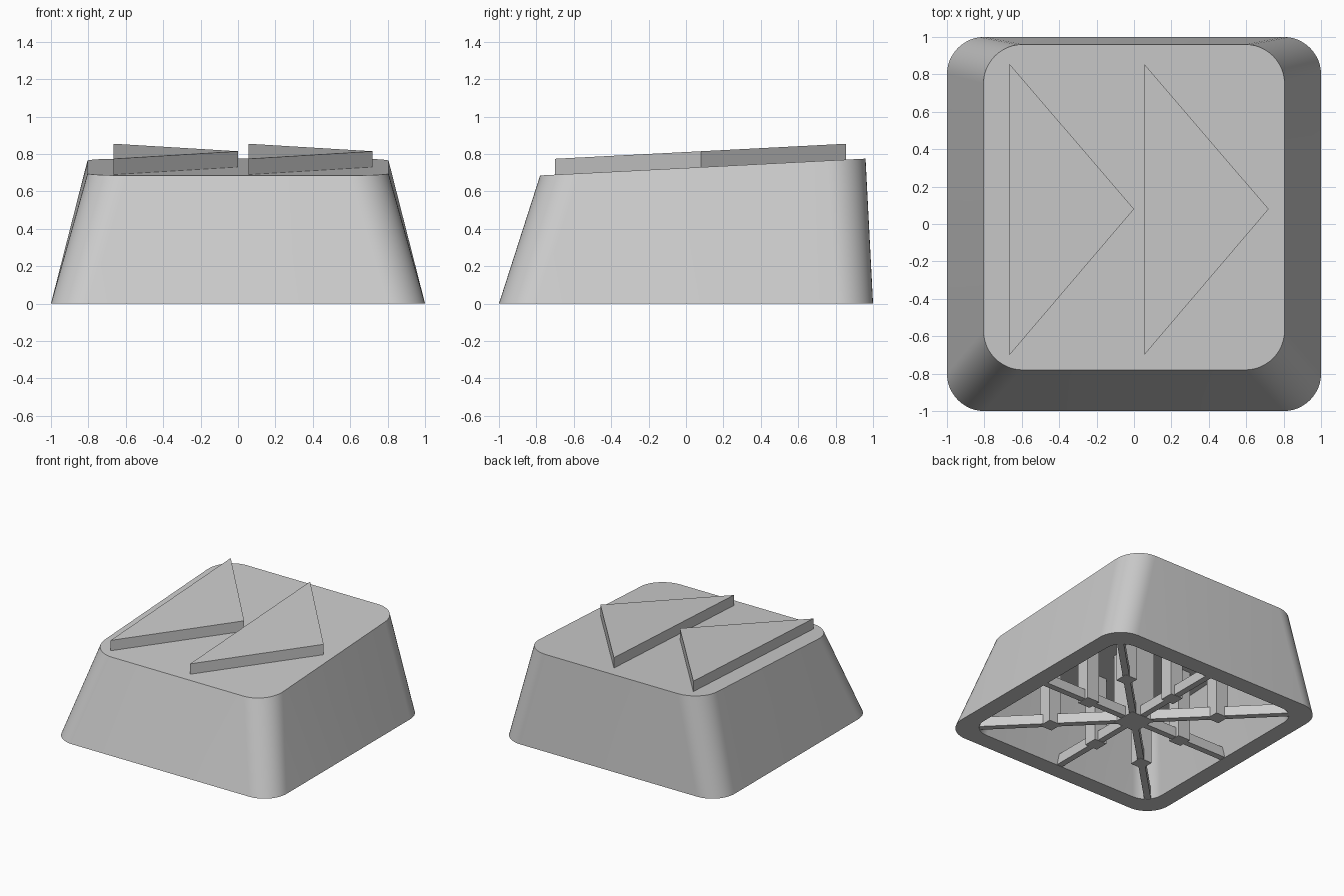
import bpy, bmesh, math
from mathutils import Matrix, Vector

if "Cube" in bpy.data.objects:
    bpy.data.objects.remove(bpy.data.objects["Cube"])

SLOPE = 0.0517


def top_z(y):
    return 0.685 + (y + 0.78) * SLOPE


grey = bpy.data.materials.new("plain grey")
grey.diffuse_color = (0.6, 0.6, 0.6, 1)
grey.use_nodes = True
grey.node_tree.nodes["Principled BSDF"].inputs["Base Color"].default_value = grey.diffuse_color


def finish(bm, name, smooth=False):
    bmesh.ops.recalc_face_normals(bm, faces=bm.faces[:])
    me = bpy.data.meshes.new(name)
    bm.to_mesh(me)
    bm.free()
    me.materials.append(grey)
    ob = bpy.data.objects.new(name, me)
    bpy.context.collection.objects.link(ob)
    if smooth:
        bpy.ops.object.select_all(action='DESELECT')
        ob.select_set(True)
        bpy.context.view_layer.objects.active = ob
        bpy.ops.object.shade_smooth_by_angle(angle=math.radians(30))
    return ob


def rounded_ring(bm, hx, y0, y1, r, height, seg=12):
    """Rounded rectangle of vertices, z given by height(y)."""
    ring = []
    corners = [(hx - r, y1 - r), (-hx + r, y1 - r), (-hx + r, y0 + r), (hx - r, y0 + r)]
    for k, (cx, cy) in enumerate(corners):
        for i in range(seg + 1):
            a = math.pi / 2 * (k + i / seg)
            y = cy + r * math.sin(a)
            ring.append(bm.verts.new((cx + r * math.cos(a), y, height(y))))
    return ring


def bridge(bm, a, b):
    n = len(a)
    for i in range(n):
        j = (i + 1) % n
        bm.faces.new((a[i], a[j], b[j], b[i]))


# Hollow tapered shell: outer wall, bottom rim and inner cavity
bm = bmesh.new()
rings = [
    rounded_ring(bm, 0.805, -0.78, 0.96, 0.21, top_z),
    rounded_ring(bm, 1.0, -1.0, 1.0, 0.2, lambda y: 0),
    rounded_ring(bm, 0.86, -0.86, 0.86, 0.15, lambda y: 0),
    rounded_ring(bm, 0.70, -0.68, 0.82, 0.15, lambda y: top_z(y) - 0.15),
]
for a, b in zip(rings, rings[1:]):
    bridge(bm, a, b)
bm.faces.new(rings[0])
bm.faces.new(rings[-1])
finish(bm, "cap_shell", smooth=True)

# Two raised triangles following the sloping top
for name, x in (("left_triangle", -0.665), ("right_triangle", 0.055)):
    bm = bmesh.new()
    pts = [(x, -0.70), (x + 0.665, 0.08), (x, 0.855)]
    low = [bm.verts.new((px, py, top_z(py) - 0.01)) for px, py in pts]
    high = [bm.verts.new((px, py, top_z(py) + 0.085)) for px, py in pts]
    bridge(bm, low, high)
    bm.faces.new(low)
    bm.faces.new(high)
    finish(bm, name)


def box(name, size, loc, angle=0):
    bm = bmesh.new()
    bmesh.ops.create_cube(bm, size=1)
    bm.transform(Matrix.Rotation(angle, 4, 'Z') @ Matrix.Translation(loc)
                 @ Matrix.Diagonal(Vector(size).to_4d()))
    return finish(bm, name)


# Central stem, then eight low ribs running out to the wall
box("centre_stem", (0.21, 0.21, 0.62), (0, 0, 0.31))
for k in range(8):
    reach = 1.17 if k % 2 else 0.88
    box("rib", (reach, 0.05, 0.08), (reach / 2, 0, 0.042), k * math.pi / 4)

# Small square posts holding the ribs
for i in (-1, 0, 1):
    for j in (-1, 0, 1):
        if i or j:
            box("post", (0.11, 0.11, 0.62), (0.44 * i, 0.44 * j, 0.31))
